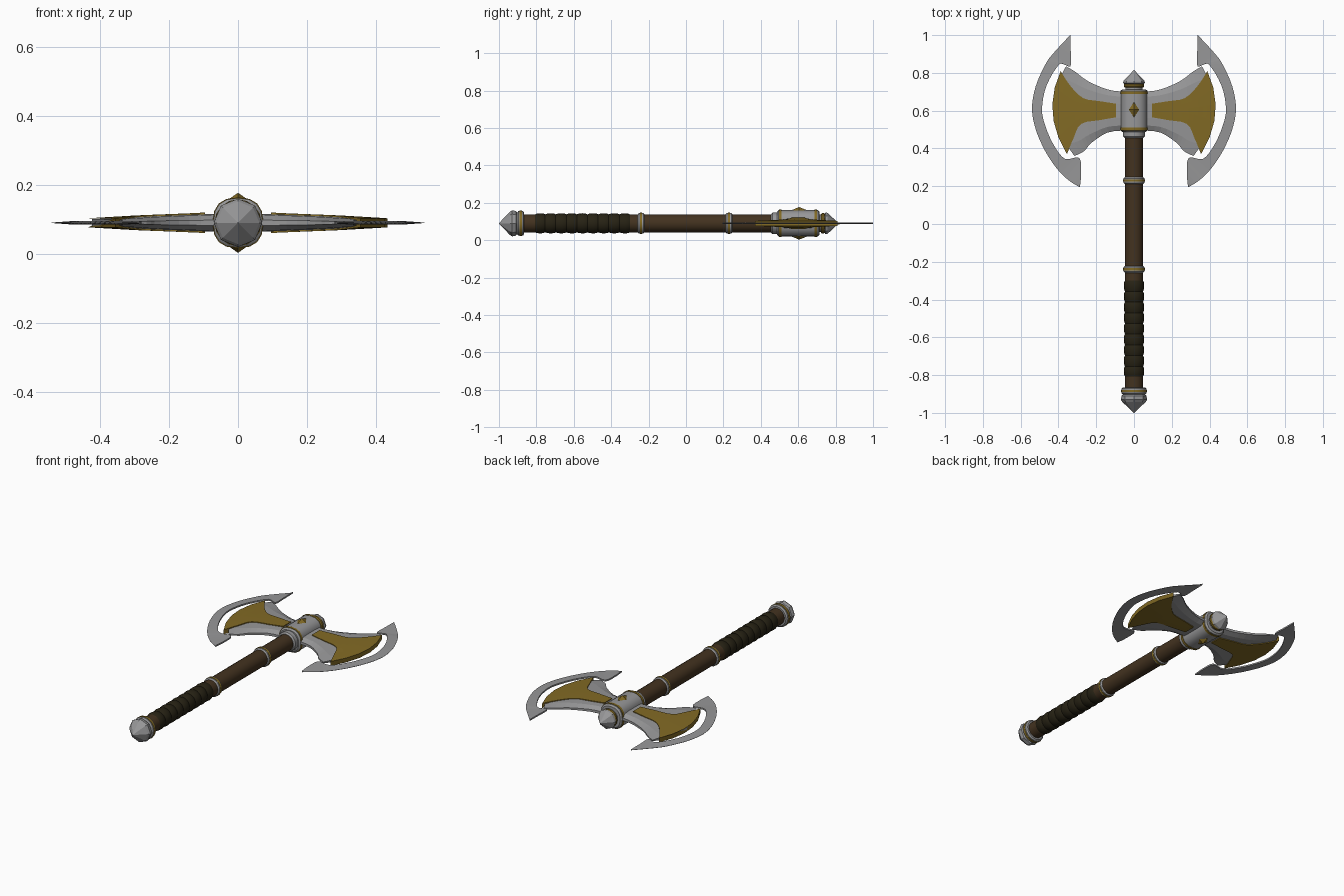
import bpy, bmesh, math

if "Cube" in bpy.data.objects:
    bpy.data.objects.remove(bpy.data.objects["Cube"])

CZ = 0.09  # height of the weapon's centre line


def material(name, rgb):
    m = bpy.data.materials.new(name)
    m.diffuse_color = (*rgb, 1)
    m.use_nodes = True
    m.node_tree.nodes["Principled BSDF"].inputs["Base Color"].default_value = m.diffuse_color
    return m


STEEL = material("steel", (0.31, 0.31, 0.315))
GOLD = material("gold", (0.225, 0.145, 0.018))
WOOD = material("wood", (0.056, 0.032, 0.014))
LEATHER = material("leather", (0.02, 0.016, 0.007))


def make(name, verts, faces, mat):
    me = bpy.data.meshes.new(name)
    me.from_pydata(verts, [], faces)
    bm = bmesh.new()
    bm.from_mesh(me)
    bmesh.ops.recalc_face_normals(bm, faces=bm.faces)
    bm.to_mesh(me)
    bm.free()
    me.materials.append(mat)
    ob = bpy.data.objects.new(name, me)
    bpy.context.collection.objects.link(ob)
    return ob


def smooth(ob, angle=35):
    bpy.ops.object.select_all(action='DESELECT')
    ob.select_set(True)
    bpy.context.view_layer.objects.active = ob
    bpy.ops.object.shade_smooth_by_angle(angle=math.radians(angle))
    return ob


def loft(name, rings, mat):
    """Skin a list of equal closed rings and cap both ends."""
    n = len(rings[0])
    verts = [v for r in rings for v in r]
    faces = [(k * n + i, (k + 1) * n + i, (k + 1) * n + (i + 1) % n, k * n + (i + 1) % n)
             for k in range(len(rings) - 1) for i in range(n)]
    faces += [tuple(range(n)), tuple(range(len(verts) - n, len(verts)))[::-1]]
    return make(name, verts, faces, mat)


def lathe(name, profile, mat=STEEL, sides=16, square=1.0):
    """Turning along y from (y, radius) pairs; square < 1 pushes the section towards a rounded square."""
    def p(v):
        return math.copysign(abs(v) ** square, v) if abs(v) > 1e-6 else 0.0
    ang = [i * 2 * math.pi / sides for i in range(sides)]
    ob = loft(name, [[(r * p(math.cos(a)), y, CZ + r * p(math.sin(a))) for a in ang]
                     for y, r in profile], mat)
    return smooth(ob) if sides > 8 else ob


def spline(pts, n):
    """Sample a smooth curve through a few points."""
    p = [pts[0]] + pts + [pts[-1]]
    out = []
    for k in range(n + 1):
        u = min(k / n * (len(pts) - 1), len(pts) - 1.0001)
        i, t = int(u), u - int(u)
        a, b, c, d = p[i:i + 4]
        out.append(tuple(0.5 * (2 * b[j] + (c[j] - a[j]) * t + (2 * a[j] - 5 * b[j] + 4 * c[j] - d[j]) * t * t
                                + (3 * b[j] - a[j] - 3 * c[j] + d[j]) * t ** 3) for j in (0, 1)))
    return out


def plate(name, upper, lower, rows, bulge, thick, mat, n=12):
    """Double-sided plate between two edge curves; rows are (fraction, thickness factor)."""
    U, L = spline(upper, n), spline(lower, n)
    rings = []
    for k in range(n + 1):
        t = k / n
        h = thick[0] + (thick[1] - thick[0]) * t
        pts = []
        for s, f in rows:
            x = U[k][0] + (L[k][0] - U[k][0]) * s + bulge * t ** 2 * 4 * s * (1 - s)
            pts.append((x, U[k][1] + (L[k][1] - U[k][1]) * s, h * f))
        rings.append([(x, y, CZ + z) for x, y, z in pts] + [(x, y, CZ - z) for x, y, z in pts[::-1]])
    return loft(name, rings, mat)


def mirror(ob):
    ob.modifiers.new("mirror", 'MIRROR').use_axis[0] = True


# shaft and grip wrap
lathe("shaft", [(-0.88, 0.048), (0.47, 0.048)], WOOD)
wrap, turns = [(-0.81, 0.046)], 9
d = 0.51 / turns
for i in range(turns):
    y = -0.81 + i * d
    wrap += [(y + 0.2 * d, 0.052), (y + 0.55 * d, 0.054), (y + 0.85 * d, 0.052), (y + d, 0.048)]
lathe("grip_wrap", wrap, LEATHER)

# banded rings on the shaft and above the pommel
for name, y, r in (("upper_ring", 0.23, 0.055), ("lower_ring", -0.24, 0.055), ("pommel_ring", -0.884, 0.066)):
    lathe(name, [(y - 0.019, r - 0.008), (y - 0.012, r), (y + 0.012, r), (y + 0.019, r - 0.008)])
    lathe(name + "_band", [(y - 0.006, r + 0.002), (y + 0.006, r + 0.002)], GOLD)

# pommel
lathe("pommel", [(-0.9, 0.055), (-0.91, 0.066), (-0.93, 0.07), (-0.942, 0.062), (-1.0, 0.001)], sides=8)

# head socket, collar and bands
lathe("head_socket", [(0.487, 0.062), (0.495, 0.071), (0.705, 0.071), (0.713, 0.062)], square=0.8)
for name, y in (("socket_band_lower", 0.503), ("socket_band_upper", 0.694)):
    lathe(name, [(y - 0.007, 0.0735), (y + 0.007, 0.0735)], GOLD, square=0.8)
lathe("lower_collar", [(0.455, 0.05), (0.463, 0.058), (0.49, 0.058)])

# top spike
lathe("spike_neck", [(0.71, 0.046), (0.73, 0.046)])
lathe("spike_band", [(0.722, 0.05), (0.727, 0.054), (0.737, 0.054), (0.742, 0.05)], GOLD)
lathe("top_spike", [(0.738, 0.046), (0.746, 0.058), (0.757, 0.056), (0.815, 0.001)], sides=8)

# diamond studs above and below the socket
for name, s in (("stud_top", 1), ("stud_bottom", -1)):
    z = CZ + s * 0.068
    v = [(0.027, 0.605, z), (0, 0.652, z), (-0.027, 0.605, z), (0, 0.558, z), (0, 0.605, CZ + s * 0.087)]
    make(name, v, [(0, 1, 4), (1, 2, 4), (2, 3, 4), (3, 0, 4), (3, 2, 1, 0)], GOLD)

# blade bodies with bevelled concave edges
mirror(plate("blade_body",
             [(0.05, 0.70), (0.14, 0.712), (0.245, 0.757), (0.31, 0.805), (0.36, 0.835)],
             [(0.05, 0.495), (0.14, 0.484), (0.225, 0.43), (0.265, 0.385), (0.315, 0.36)],
             [(0, 0.3), (0.13, 0.9), (0.32, 1), (0.5, 1), (0.68, 1), (0.87, 0.9), (1, 0.3)],
             0.085, (0.027, 0.0105), STEEL))

# gold inlays
mirror(plate("blade_inlay",
             [(0.095, 0.637), (0.18, 0.65), (0.27, 0.667), (0.34, 0.735), (0.388, 0.81)],
             [(0.095, 0.565), (0.18, 0.55), (0.28, 0.53), (0.32, 0.455), (0.355, 0.37)],
             [(0, 1), (0.2, 1), (0.4, 1), (0.6, 1), (0.8, 1), (1, 1)],
             0.06, (0.03, 0.013), GOLD))

# crescent cutting edges: thin wedge from inner curve to outer curve
outer = spline([(0.338, 1.0), (0.385, 0.95), (0.43, 0.9), (0.468, 0.847), (0.52, 0.73), (0.54, 0.61),
                (0.52, 0.5), (0.475, 0.395), (0.425, 0.315), (0.375, 0.257), (0.33, 0.22), (0.287, 0.195)], 44)
inner = spline([(0.336, 1.0), (0.335, 0.92), (0.337, 0.835), (0.392, 0.848), (0.462, 0.735), (0.487, 0.61),
                (0.468, 0.515), (0.423, 0.415), (0.365, 0.345), (0.29, 0.35), (0.28, 0.27), (0.286, 0.196)], 44)
mirror(loft("cutting_edge", [
    [(i[0], i[1], CZ + 0.0045), (o[0], o[1], CZ + 0.0007), (o[0], o[1], CZ - 0.0007), (i[0], i[1], CZ - 0.0045)]
    for o, i in zip(outer, inner)], STEEL))
